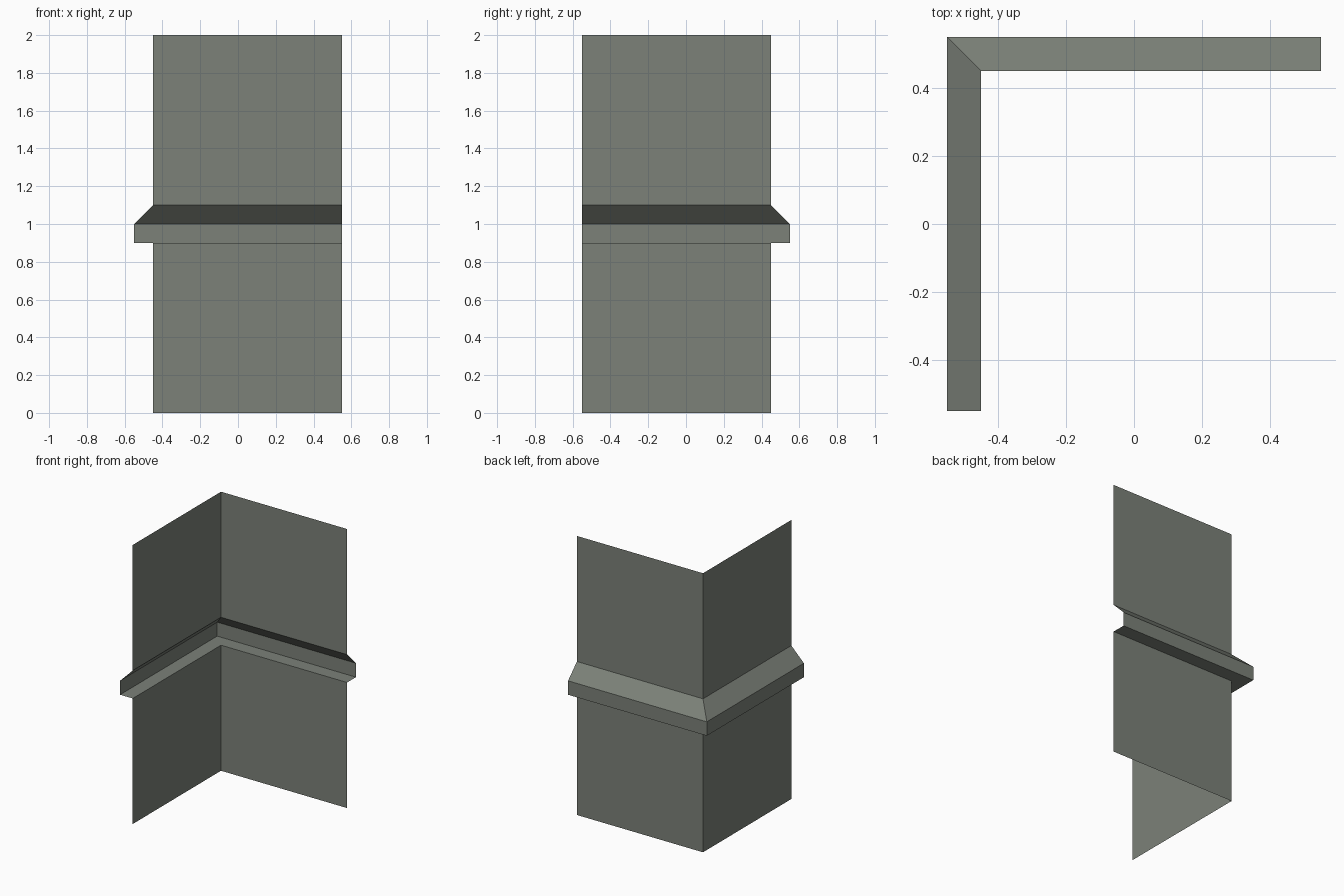
import bpy

if "Cube" in bpy.data.objects:
    bpy.data.objects.remove(bpy.data.objects["Cube"])

# One flat stone grey
mat = bpy.data.materials.new("grey_stone")
mat.diffuse_color = (0.20, 0.22, 0.19, 1.0)
mat.use_nodes = True
mat.node_tree.nodes["Principled BSDF"].inputs["Base Color"].default_value = mat.diffuse_color

# Wall profile: (outward offset, height), with a sloped ledge at mid height
profile = [(0, 0), (0, 0.9), (0.1, 0.9), (0.1, 1.0), (0, 1.1), (0, 2)]

# L-shaped path: (x, y, outward direction), mitred at the corner
path = [(-0.45, -0.55, (-1, 0)), (-0.45, 0.45, (-1, 1)), (0.55, 0.45, (0, 1))]

verts = [(x + d[0] * o, y + d[1] * o, z) for x, y, d in path for o, z in profile]
n = len(profile)
faces = [(i * n + j, i * n + j + 1, (i + 1) * n + j + 1, (i + 1) * n + j)
         for i in range(len(path) - 1) for j in range(n - 1)]

# Open corner wall sheet, faces pointing outward
mesh = bpy.data.meshes.new("corner_wall")
mesh.from_pydata(verts, [], faces)
mesh.materials.append(mat)
mesh.update()
if mesh.polygons[0].normal.x > 0:
    mesh.flip_normals()
wall = bpy.data.objects.new("corner_wall", mesh)
bpy.context.collection.objects.link(wall)
